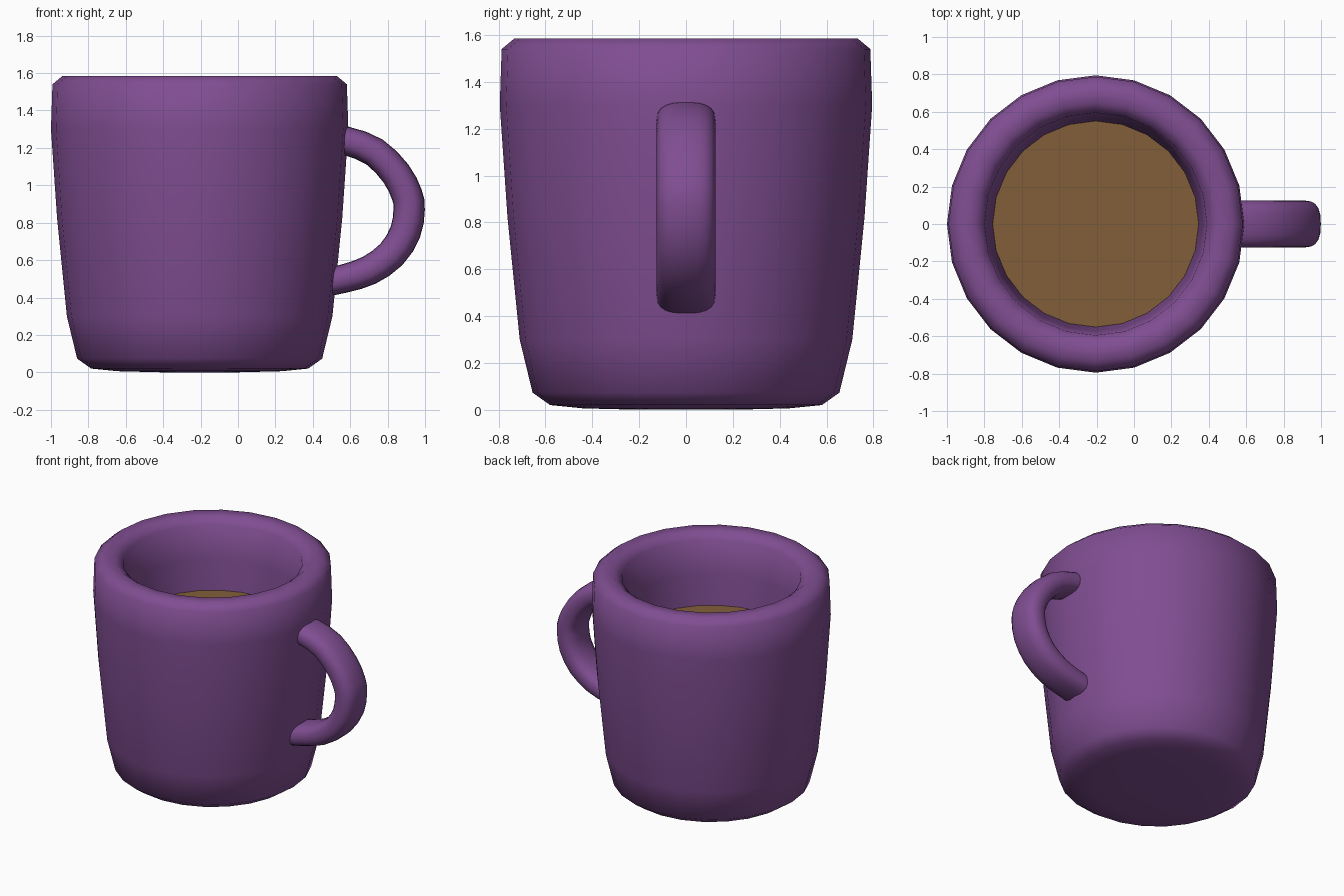
import bpy, bmesh, math
from mathutils import Vector

if "Cube" in bpy.data.objects:
    bpy.data.objects.remove(bpy.data.objects["Cube"])

CX, SIDES = -0.205, 24

def material(name, rgb):
    m = bpy.data.materials.new(name)
    m.diffuse_color = (*rgb, 1)
    m.use_nodes = True
    m.node_tree.nodes["Principled BSDF"].inputs["Base Color"].default_value = m.diffuse_color
    return m

purple = material("purple_glaze", (0.216, 0.076, 0.288))
brown = material("coffee_brown", (0.223, 0.114, 0.042))

def finish(name, bm, mat, smooth=True):
    bmesh.ops.recalc_face_normals(bm, faces=bm.faces)
    me = bpy.data.meshes.new(name)
    bm.to_mesh(me)
    bm.free()
    me.materials.append(mat)
    for p in me.polygons:
        p.use_smooth = smooth
    ob = bpy.data.objects.new(name, me)
    bpy.context.collection.objects.link(ob)
    return ob

def skin(bm, rings):
    """Bridge consecutive rings of points and cap both ends."""
    vs = [[bm.verts.new(p) for p in r] for r in rings]
    n = len(vs[0])
    for a, b in zip(vs, vs[1:]):
        for i in range(n):
            j = (i + 1) % n
            bm.faces.new((a[i], a[j], b[j], b[i]))
    bm.faces.new(vs[0])
    bm.faces.new(vs[-1])

def circle(r, z):
    return [(CX + r * math.cos(math.tau * i / SIDES),
             r * math.sin(math.tau * i / SIDES), z) for i in range(SIDES)]

# Mug body: outer wall, rounded rim, inner wall and floor
profile = [(0.2, 0.0), (0.44, 0.006), (0.58, 0.02), (0.655, 0.073), (0.71, 0.3),
           (0.762, 0.82), (0.795, 1.3), (0.787, 1.54), (0.733, 1.585),
           (0.65, 1.585), (0.595, 1.54), (0.572, 1.3), (0.545, 1.0),
           (0.51, 0.4), (0.45, 0.24), (0.2, 0.2)]
bm = bmesh.new()
skin(bm, [circle(r, z) for r, z in profile])
finish("mug_body", bm, purple)

# Coffee surface
bm = bmesh.new()
bm.faces.new([bm.verts.new(p) for p in circle(0.551, 1.08)])
finish("coffee", bm, brown, False)

# Handle: rounded section swept along a curved path in the xz plane
path = [Vector(p) for p in [(0.46, 1.245), (0.58, 1.237), (0.73, 1.178), (0.845, 1.062),
        (0.903, 0.95), (0.915, 0.87), (0.895, 0.75), (0.82, 0.63),
        (0.70, 0.545), (0.57, 0.502), (0.45, 0.475)]]
pts = []
for i in range(len(path) - 1):
    p0, p1, p2 = path[max(i - 1, 0)], path[i], path[i + 1]
    p3 = path[min(i + 2, len(path) - 1)]
    for t in (0, 0.5):
        pts.append(0.5 * (2 * p1 + (p2 - p0) * t + (2 * p0 - 5 * p1 + 4 * p2 - p3) * t * t
                          + (3 * p1 - p0 - 3 * p2 + p3) * t ** 3))
pts.append(path[-1])

def power(v, e):
    return math.copysign(abs(v) ** e, v)

rings = []
for i, p in enumerate(pts):
    d = (pts[min(i + 1, len(pts) - 1)] - pts[max(i - 1, 0)]).normalized()
    nx, nz = -d.y, d.x
    half = 0.073 + 0.011 * math.sin(math.pi * i / (len(pts) - 1))
    ring = []
    for k in range(20):
        a = math.tau * k / 20
        u, y = half * power(math.sin(a), 0.8), 0.125 * power(math.cos(a), 0.75)
        ring.append((p.x + nx * u, y, p.y + nz * u))
    rings.append(ring)
bm = bmesh.new()
skin(bm, rings)
finish("handle", bm, purple)
